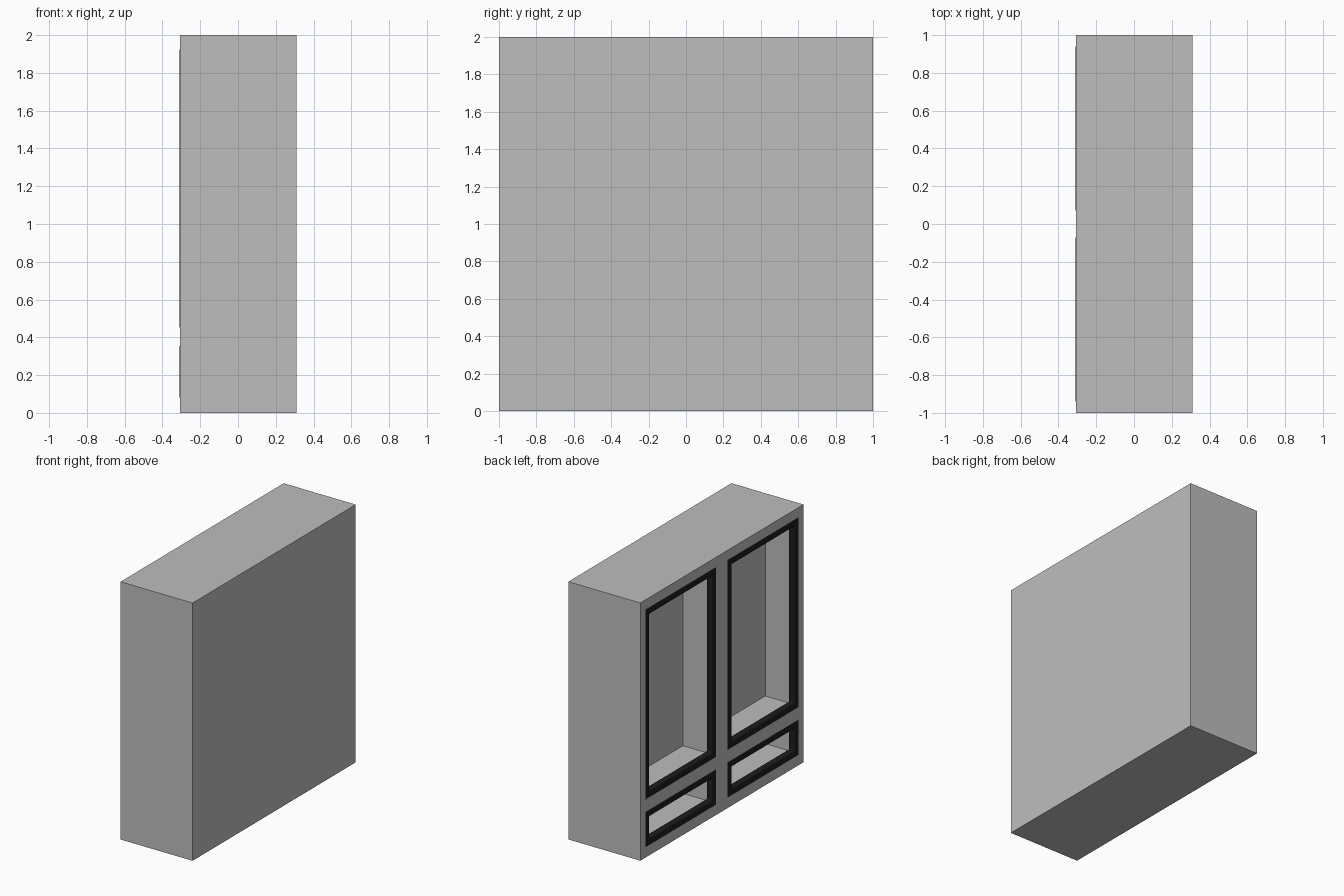
import bpy, bmesh
from mathutils import Vector

old = bpy.data.objects.get("Cube")
if old:
    bpy.data.objects.remove(old, do_unlink=True)


def material(name, rgb):
    m = bpy.data.materials.new(name)
    m.use_nodes = True
    m.diffuse_color = (*rgb, 1)
    m.node_tree.nodes["Principled BSDF"].inputs["Base Color"].default_value = (*rgb, 1)
    return m


GREY = material("grey panel", (0.515, 0.515, 0.515))
BLACK = material("black trim", (0.012, 0.012, 0.012))


def box(name, lo, hi, mat=None):
    lo, hi = Vector(lo), Vector(hi)
    bm = bmesh.new()
    bmesh.ops.create_cube(bm, size=1)
    for v in bm.verts:
        v.co = (lo + hi) / 2 + v.co * (hi - lo)
    mesh = bpy.data.meshes.new(name)
    bm.to_mesh(mesh)
    bm.free()
    ob = bpy.data.objects.new(name, mesh)
    bpy.context.collection.objects.link(ob)
    if mat:
        mesh.materials.append(mat)
    return ob


def cut(ob, cutter):
    mod = ob.modifiers.new("opening", "BOOLEAN")
    mod.operation = "DIFFERENCE"
    mod.solver = "EXACT"
    mod.object = cutter
    cutter.hide_render = True
    cutter.hide_set(True)
    cutter.display_type = "WIRE"


X = 0.31          # half depth of the cabinet
BAR = 0.06        # trim width
DEPTH = 0.27      # compartment depth

cabinet = box("cabinet_body", (-X + 0.002, -1, 0), (X, 1, 2), GREY)

# Outer trim rectangles: y range, z range
columns = {"left": (0.065, 0.945), "right": (-0.945, -0.065)}
rows = {"lower": (0.075, 0.36), "upper": (0.445, 1.93)}

for row, (z0, z1) in rows.items():
    for col, (y0, y1) in columns.items():
        tag = f"{row}_{col}"
        # Open compartment, its edge hidden halfway under the trim
        h = BAR / 2
        cut(cabinet, box(f"{tag}_compartment_cutter", (-X - 0.1, y0 + h, z0 + h),
                         (-X + DEPTH, y1 - h, z1 - h)))
        # Rounded trim frame around the opening
        trim = box(f"{tag}_trim", (-X, y0, z0), (-X + 0.05, y1, z1), BLACK)
        cut(trim, box(f"{tag}_trim_cutter", (-X - 0.1, y0 + BAR, z0 + BAR),
                      (-X + 0.1, y1 - BAR, z1 - BAR)))
        bevel = trim.modifiers.new("rounded edges", "BEVEL")
        bevel.width = 0.012
        bevel.segments = 4
        bevel.limit_method = "ANGLE"
        for p in trim.data.polygons:
            p.use_smooth = False
